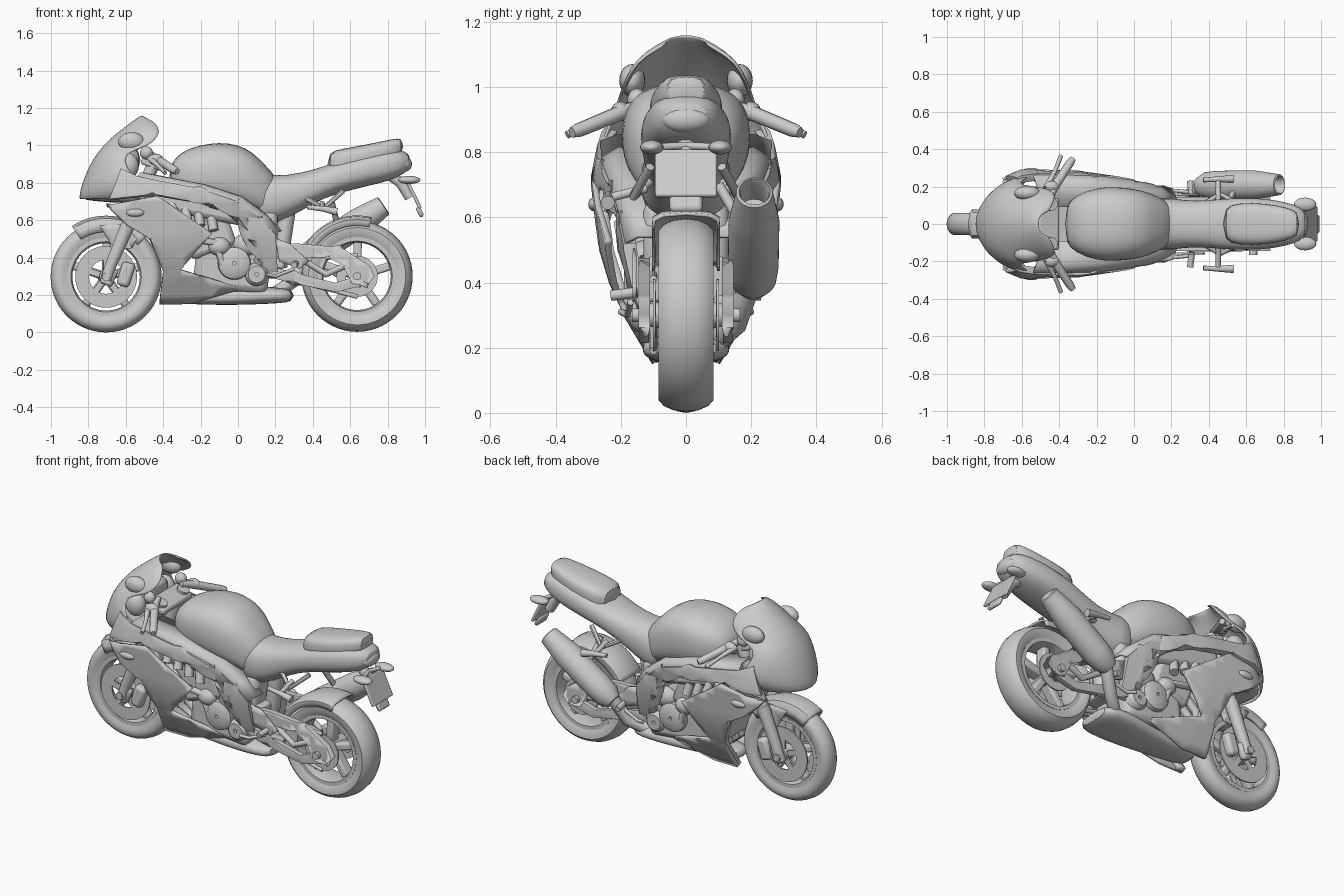
import bpy, bmesh
from math import sin, cos, pi, radians
from mathutils import Vector

if "Cube" in bpy.data.objects:
    bpy.data.objects.remove(bpy.data.objects["Cube"])


def finish(name, bm, mirror=False, thick=0, bevel=0, subsurf=0, loc=(0, 0, 0)):
    bmesh.ops.recalc_face_normals(bm, faces=bm.faces[:])
    me = bpy.data.meshes.new(name)
    bm.to_mesh(me)
    bm.free()
    ob = bpy.data.objects.new(name, me)
    bpy.context.collection.objects.link(ob)
    ob.location = loc
    if thick:
        m = ob.modifiers.new("thickness", 'SOLIDIFY')
        m.thickness, m.offset = thick, 0
    if bevel:
        m = ob.modifiers.new("bevel", 'BEVEL')
        m.width, m.segments = bevel, 2
    if subsurf:
        m = ob.modifiers.new("smooth", 'SUBSURF')
        m.levels = m.render_levels = subsurf
    if mirror:
        ob.modifiers.new("mirror", 'MIRROR').use_axis = (False, True, False)
    return ob


def skin(name, rows, wrap=False, ring=False, cap=False, **kw):
    """Quads between rows of points."""
    bm = bmesh.new()
    vs = [[bm.verts.new(p) for p in row] for row in rows]
    n, k = len(vs), len(vs[0])
    for i in range(n if ring else n - 1):
        for j in range(k if wrap else k - 1):
            a, b = vs[i], vs[(i + 1) % n]
            bm.faces.new((a[j], a[(j + 1) % k], b[(j + 1) % k], b[j]))
    if cap:
        bm.faces.new(vs[0])
        bm.faces.new(vs[-1])
    return finish(name, bm, **kw)


def lathe(name, profile, loc, n=56, **kw):
    """Closed (radius, y) profile turned about the y axis."""
    rows = [[(r * cos(2 * pi * i / n), y, r * sin(2 * pi * i / n)) for r, y in profile] for i in range(n)]
    return skin(name, rows, wrap=True, ring=True, loc=loc, **kw)


def loft(name, secs, p=2.6, n=24, **kw):
    """Rounded sections (x, z_bottom, z_top, half_width) along x."""
    def pw(c):
        return abs(c) ** (2 / p) * (1 if c > 0 else -1)
    rows = [[(x, w * pw(cos(2 * pi * i / n)), (b + t) / 2 + (t - b) / 2 * pw(sin(2 * pi * i / n)))
             for i in range(n)] for x, b, t, w in secs]
    return skin(name, rows, wrap=True, cap=True, subsurf=1, **kw)


def lerp(table, x):
    for (a, p), (b, q) in zip(table, table[1:]):
        if x <= b:
            return p + (q - p) * max(0, (x - a) / (b - a))
    return table[-1][1]


def panel(name, outline, yfun, thick=.018, bevel=0):
    """Side panel: x-z outline bent to y = yfun(x, z), mirrored."""
    bm = bmesh.new()
    bm.faces.new([bm.verts.new((x, 0, z)) for x, z in outline])
    bmesh.ops.triangulate(bm, faces=bm.faces[:])
    for i in range(-20, 24):
        for no in ((1, 0, 0), (0, 0, 1)):
            bmesh.ops.bisect_plane(bm, geom=bm.verts[:] + bm.edges[:] + bm.faces[:],
                                   plane_co=Vector(no) * i * .05, plane_no=no)
    for v in bm.verts:
        v.co.y = yfun(v.co.x, v.co.z)
    return finish(name, bm, mirror=True, thick=thick, bevel=bevel)


def box(name, loc, size, rot=0, bevel=.012, mirror=False):
    bm = bmesh.new()
    bmesh.ops.create_cube(bm, size=1)
    for v in bm.verts:
        x, y, z = (v.co[i] * size[i] for i in range(3))
        v.co = (loc[0] + x * cos(rot) + z * sin(rot), loc[1] + y, loc[2] - x * sin(rot) + z * cos(rot))
    return finish(name, bm, mirror=mirror, bevel=bevel)


def blob(name, loc, size, mirror=False):
    bm = bmesh.new()
    bmesh.ops.create_uvsphere(bm, u_segments=20, v_segments=12, radius=1)
    for v in bm.verts:
        v.co = [loc[i] + v.co[i] * size[i] for i in range(3)]
    return finish(name, bm, mirror=mirror)


def tube(name, pts, r, mirror=False):
    cu = bpy.data.curves.new(name, 'CURVE')
    cu.dimensions, cu.bevel_depth, cu.bevel_resolution, cu.use_fill_caps = '3D', 1, 3, True
    sp = cu.splines.new('POLY')
    sp.points.add(len(pts) - 1)
    for i, (q, p) in enumerate(zip(sp.points, pts)):
        q.co, q.radius = (*p, 1), r[i] if isinstance(r, tuple) else r
    tmp = bpy.data.objects.new(name + "_path", cu)
    me = bpy.data.meshes.new_from_object(tmp)
    bpy.data.objects.remove(tmp)
    bm = bmesh.new()
    bm.from_mesh(me)
    return finish(name, bm, mirror=mirror)


def guard(name, cx, cz, a0, a1, prof):
    """Mudguard: half (radius, y) profile swept around a wheel."""
    full = [(r, -y) for r, y in prof] + [(r, y) for r, y in prof[-2::-1]]
    rows = []
    for i in range(17):
        a = radians(a0 + (a1 - a0) * i / 16)
        rows.append([(cx + r * cos(a), y, cz + r * sin(a)) for r, y in full])
    return skin(name, rows, thick=.01)


# Wheels
for tag, cx, cz, R, w, disc in (("front", -.705, .297, .297, .06, .165), ("rear", .637, .3, .297, .085, .11)):
    c = (cx, 0, cz)
    half = [(.205, w * .8), (.235, w * .98), (.26, w), (R - .018, w * .8), (R - .005, w * .45)]
    lathe(tag + "_tyre", half + [(R, 0)] + [(r, -y) for r, y in half[::-1]], c)
    lathe(tag + "_rim", [(.21, w * .85), (.188, w * .85), (.18, w * .5), (.18, -w * .5),
                         (.188, -w * .85), (.21, -w * .85)], c)
    lathe(tag + "_hub", [(.012, w + .03), (.035, w + .03), (.045, w * .6), (.045, -w * .6),
                         (.035, -w - .03), (.012, -w - .03)], c, 32)
    for i in range(5):
        a = 2 * pi * i / 5 + .3
        box(f"{tag}_spoke_{i + 1}", (cx + .11 * cos(a), 0, cz + .11 * sin(a)), (.16, w * .8, .045), -a)
        box(f"{tag}_disc_arm_{i + 1}", (cx + disc * .4 * cos(a), w + .012, cz + disc * .4 * sin(a)),
            (disc * .6, .01, .035), -a, .003, True)
    lathe(tag + "_brake_disc", [(disc, w + .017), (disc * .55, w + .017), (disc * .55, w + .008),
                                (disc, w + .008)], c, mirror=True)
    tube(tag + "_axle", [(cx, -w - .08, cz), (cx, w + .08, cz)], .022)

# Fork and front brakes
tube("fork_lower", [(-.705, .105, .28), (-.68, .105, .36), (-.59, .105, .57)], (.032, .032, .04), True)
tube("fork_upper", [(-.6, .105, .545), (-.44, .105, .93)], .036, True)
box("fork_foot", (-.69, .1, .3), (.07, .04, .1), .4, .015, True)
box("front_caliper", (-.6, .09, .31), (.07, .06, .13), .3, .018, True)
guard("front_mudguard", -.705, .297, 45, 124, [(.24, .072), (.28, .074), (.308, .058), (.322, 0)])
panel("mudguard_side", [(-.74, .57), (-.61, .58), (-.54, .5), (-.57, .45), (-.66, .44)], lambda x, z: .078, .01)

# Nose cowl and windscreen: U-shaped levels (z, x_front, x_back, half_width)
levels = [(.71, -.845, -.60, .19), (.76, -.84, -.56, .25), (.83, -.815, -.55, .258), (.89, -.79, -.6, .232),
          (.96, -.745, -.61, .205), (1.02, -.695, -.48, .195), (1.08, -.62, -.42, .17),
          (1.125, -.56, -.42, .13), (1.16, -.51, -.46, .06)]
rows = []
for z, xf, xb, w in levels:
    ang = [pi * (i / 16 - .5) for i in range(17)]
    rows.append([(xb - (xb - xf) * cos(t), w * sin(t), z - .03 * (1 - cos(t)) * (z > 1)) for t in ang])
skin("nose_cowl", rows, thick=.012, subsurf=1)
loft("nose_underside", [(-.83, .71, .73, .06), (-.75, .70, .74, .15), (-.62, .69, .74, .2), (-.5, .7, .74, .2)])
loft("instrument_panel", [(-.66, .88, .98, .12), (-.58, .86, 1.0, .13), (-.52, .87, .97, .1)])
blob("cowl_inner_duct", (-.59, .14, .89), (.06, .05, .07), True)
blob("cowl_shoulder", (-.57, .165, 1.02), (.07, .04, .05), True)

# Handlebars
box("fork_clamp", (-.46, 0, .9), (.12, .28, .04), .35)
tube("grip", [(-.46, .11, .95), (-.43, .19, .925), (-.34, .33, .867), (-.325, .35, .86)], (.016, .024, .022, .016), True)
tube("lever", [(-.47, .19, .93), (-.42, .29, .885), (-.39, .365, .853)], (.018, .011, .012), True)
blob("bar_switch", (-.44, .2, .925), (.04, .03, .03), True)
blob("fluid_cup", (-.49, .15, .96), (.035, .03, .035), True)

# Side fairings, frame spars and the deck closing them to the tank
W = [(.15, .095), (.3, .185), (.4, .23), (.5, .26), (.72, .285), (.82, .265), (.95, .22)]
F = [(-.85, .45), (-.7, .85), (-.6, 1), (-.3, .98), (-.1, .88), (.05, .78), (.25, .68)]


def side(x, z):
    return lerp(W, z) * lerp(F, x)


panel("side_fairing", [(-.70, .68), (-.43, .73), (-.14, .53), (-.31, .335), (.02, .235), (-.26, .155),
                       (-.42, .155), (-.40, .33), (-.47, .5), (-.6, .58)], side)
spar_top = [(-.68, .71), (-.62, .87), (-.54, .83), (-.2, .765), (0, .70), (.13, .6), (.2, .52)]
panel("frame_spar", spar_top + [(.21, .33), (.13, .32), (.13, .46), (.0, .6), (-.15, .68), (-.45, .735)],
      lambda x, z: side(x, z) - .012, .04, .006)
skin("spar_deck", [[(x, side(x, z), z), (x + .02, side(x, z) * .8, z + .02), (x + .03, .09, z + .02)]
                   for x, z in spar_top[2:]], mirror=True, thick=.012)
panel("fairing_lip", [(-.70, .68), (-.6, .58), (-.47, .5), (-.40, .33), (-.42, .16), (-.37, .16), (-.35, .34),
                      (-.42, .52), (-.55, .62), (-.62, .69)], lambda x, z: side(x, z) - .02, .03)
blob("fairing_indicator", (-.55, .28, .64), (.05, .02, .022), True)
loft("belly_pan", [(-.41, .16, .22, .075), (-.25, .15, .23, .085), (-.05, .145, .23, .11), (.1, .15, .245, .135),
                   (.22, .155, .24, .135), (.3, .165, .23, .115)])

# Engine and radiator
box("radiator", (-.4, 0, .5), (.05, .38, .36), -.25)
box("crankcase", (-.03, 0, .36), (.4, .28, .28), .1, .04)
box("cylinder_block", (-.17, 0, .55), (.26, .32, .26), -.35, .03)
box("airbox", (-.2, 0, .68), (.5, .38, .13), .2, .03)
box("frame_rear_block", (.15, 0, .52), (.12, .26, .26), 0, .03)
lathe("clutch_cover", [(.01, .18), (.06, .18), (.085, .165), (.09, .13), (.01, .13)], (-.02, 0, .37), 32, mirror=True)
lathe("generator_cover", [(.01, .17), (.045, .17), (.06, .155), (.065, .12), (.01, .12)], (.1, 0, .31), 28, mirror=True)
blob("gearbox_bulge", (.05, .13, .47), (.08, .045, .06), True)
blob("water_pump", (-.1, .15, .46), (.06, .045, .05), True)
tube("coolant_hose", [(-.36, .16, .6), (-.25, .18, .5), (-.12, .17, .48), (-.08, .16, .36)], .02, True)
for i in range(4):
    tube(f"intake_{i + 1}", [(-.36 + i * .07, .15, .72 - i * .02), (-.34 + i * .07, .2 - i * .006, .62 - i * .025)], .026, True)
for i, y in enumerate((-.1, -.035, .035, .1)):
    tube(f"header_pipe_{i + 1}", [(-.26, y, .5), (-.35, y, .42), (-.36, y, .3), (-.27, y * .6, .22), (.1, y * .5, .2)], .024)

# Tank, seat and tail
loft("fuel_tank", [(-.37, .75, .89, .1), (-.31, .72, .965, .155), (-.21, .70, 1.002, .195), (-.1, .68, 1.018, .2),
                   (0, .66, 1.005, .19), (.08, .64, .965, .17), (.15, .62, .89, .135), (.22, .6, .82, .1)])
loft("seat_and_tail", [(.08, .57, .86, .15), (.2, .575, .835, .138), (.33, .645, .85, .12), (.47, .725, .89, .135),
                       (.6, .76, .94, .142), (.75, .795, .97, .132), (.86, .825, .985, .105), (.925, .88, .95, .07)], 2.5)
loft("passenger_seat", [(.475, .82, .965, .09), (.56, .85, .982, .114), (.7, .88, 1.007, .112),
                        (.82, .92, 1.033, .088), (.885, .95, 1.043, .065)], 3)
blob("tail_lamp", (.895, 0, .9), (.035, .075, .04))

# Plate holder and rear indicators
tube("plate_bracket", [(.8, 0, .85), (.87, 0, .8), (.92, 0, .72)], .03)
box("plate", (.94, 0, .735), (.018, .19, .16), -.45, .006)
box("plate_reflector", (.972, 0, .645), (.025, .1, .06), -.45)
blob("rear_indicator", (.915, .105, .815), (.06, .036, .022), True)
tube("indicator_stem", [(.88, 0, .82), (.91, .1, .815)], .012, True)

# Swingarm, chain and rear suspension
panel("swingarm_upper", [(.15, .47), (.32, .475), (.55, .455), (.70, .36), (.73, .3), (.69, .25), (.61, .26), (.56, .36),
                         (.48, .40), (.15, .395)], lambda x, z: .128, .035, .006)
panel("swingarm_lower", [(.15, .36), (.3, .32), (.52, .265), (.63, .3), (.66, .25), (.53, .215), (.3, .26),
                         (.15, .3)], lambda x, z: .128, .03, .006)
tube("swingarm_brace", [(.28, .128, .43), (.47, .128, .31), (.58, .128, .36)], .018, True)
box("swingarm_pivot", (.2, 0, .41), (.1, .24, .14))
tube("chain_top", [(.1, -.1, .43), (.64, -.1, .41)], .012)
tube("chain_bottom", [(.1, -.1, .33), (.64, -.1, .19)], .012)
tube("shock", [(.22, 0, .35), (.27, 0, .68)], .045)
box("rear_caliper", (.55, .105, .33), (.09, .04, .06))
guard("rear_mudguard", .637, .3, 76, 150, [(.27, .1), (.3, .098), (.314, .07), (.32, 0)])

# Footpegs
tube("passenger_peg_bracket", [(.36, .1, .72), (.46, .16, .665), (.56, .11, .755)], .014, True)
tube("passenger_peg_arm", [(.45, .12, .69), (.45, .235, .66)], .014, True)
tube("passenger_peg", [(.37, .235, .67), (.46, .24, .66), (.53, .24, .645)], (.012, .016, .022), True)
panel("heel_plate", [(.2, .5), (.27, .48), (.38, .38), (.33, .34), (.22, .38)], lambda x, z: .158, .012)
tube("rider_peg", [(.31, .15, .37), (.3, .23, .36)], .017, True)
tube("foot_lever", [(.3, .17, .34), (.2, .18, .3), (.15, .2, .31)], .01, True)

# Exhaust
tube("mid_pipe", [(.08, .03, .2), (.2, .08, .21), (.29, .15, .27), (.36, .195, .4)], .036)
axis = Vector((.83, .01, .56)).normalized()
m = lathe("muffler", [(.004, 0), (.045, 0), (.072, .05), (.078, .12), (.078, .36), (.07, .42), (.056, .52),
                      (.048, .525), (.043, .51), (.043, .42), (.004, .42)], (.345, .205, .385), 40)
m.rotation_euler = axis.to_track_quat('Y', 'Z').to_euler()
tube("muffler_strap", [(.5, .1, .7), (.53, .17, .58)], .016)

# Shading
for ob in bpy.context.scene.objects:
    ob.select_set(ob.type == 'MESH')
    bpy.context.view_layer.objects.active = ob
bpy.ops.object.shade_smooth_by_angle(angle=radians(40))
